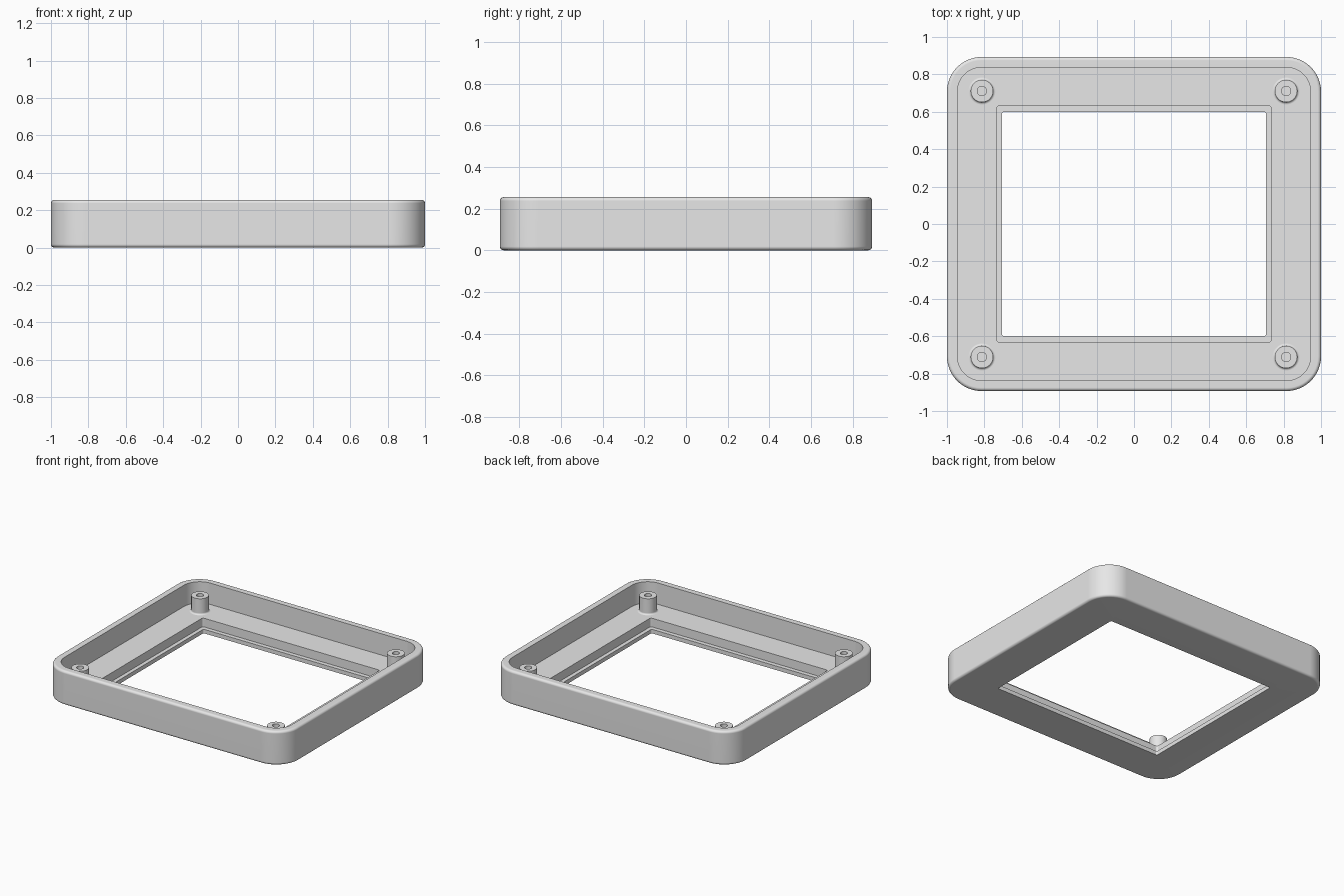
import bpy, bmesh
from math import sin, cos, pi, radians

if "Cube" in bpy.data.objects:
    bpy.data.objects.remove(bpy.data.objects["Cube"], do_unlink=True)

grey = bpy.data.materials.new("plain grey")
grey.use_nodes = True
colour = (0.8, 0.8, 0.8, 1)
grey.diffuse_color = colour
grey.node_tree.nodes["Principled BSDF"].inputs["Base Color"].default_value = colour


def rounded_ring(hx, hy, r, z, steps=12):
    """Points of a rounded rectangle, anticlockwise."""
    pts = []
    for q, (sx, sy) in enumerate([(1, 1), (-1, 1), (-1, -1), (1, -1)]):
        for i in range(steps + 1):
            a = (q + i / steps) * pi / 2
            pts.append((sx * (hx - r) + r * cos(a), sy * (hy - r) + r * sin(a), z))
    return pts


def circle_ring(x, y, r, z, steps=40):
    return [(x + r * cos(2 * pi * i / steps), y + r * sin(2 * pi * i / steps), z)
            for i in range(steps)]


def skin(name, rings, closed):
    """Join successive rings with quads; closed links last to first, else caps the last."""
    bm = bmesh.new()
    loops = [[bm.verts.new(p) for p in ring] for ring in rings]
    pairs = list(zip(loops, loops[1:]))
    if closed:
        pairs.append((loops[-1], loops[0]))
    else:
        bm.faces.new(loops[-1])
    for a, b in pairs:
        for i in range(len(a)):
            j = (i + 1) % len(a)
            bm.faces.new((a[i], a[j], b[j], b[i]))
    bmesh.ops.recalc_face_normals(bm, faces=bm.faces)
    mesh = bpy.data.meshes.new(name)
    bm.to_mesh(mesh)
    bm.free()
    mesh.materials.append(grey)
    ob = bpy.data.objects.new(name, mesh)
    bpy.context.collection.objects.link(ob)
    bpy.ops.object.select_all(action='DESELECT')
    ob.select_set(True)
    bpy.context.view_layer.objects.active = ob
    bpy.ops.object.shade_smooth_by_angle(angle=radians(35))
    weighted = ob.modifiers.new("even shading", 'WEIGHTED_NORMAL')
    weighted.keep_sharp = True
    return ob


HX, HY, R = 1.0, 0.893, 0.185      # outer half sizes and corner radius
HEIGHT, FLOOR, LEDGE = 0.255, 0.095, 0.03
FILLET, WALL = 0.018, 0.056

# Bezel frame: outer wall with filleted edges, inner wall, floor, stepped opening
rings = []
for base, start in ((FILLET, -pi / 2), (HEIGHT - FILLET, 0)):
    for i in range(6):
        a = start + i / 5 * pi / 2
        inset = FILLET * (1 - cos(a))
        rings.append(rounded_ring(HX - inset, HY - inset, R - inset, base + FILLET * sin(a)))
for z in (HEIGHT, FLOOR):
    rings.append(rounded_ring(HX - WALL, HY - WALL, R - WALL, z))
for z in (FLOOR, LEDGE):
    rings.append(rounded_ring(0.735, 0.631, 0.014, z))
for z in (LEDGE, 0):
    rings.append(rounded_ring(0.706, 0.599, 0.01, z))
skin("bezel_frame", rings, True)

# Screw posts: flared foot, straight shaft, blind hole
FOOT = 0.012
profile = []
for i in range(6):
    a = i / 5 * pi / 2
    profile.append((0.06 + FOOT * (1 - sin(a)), FLOOR + FOOT * (1 - cos(a))))
profile += [(0.06, 0.214), (0.025, 0.214), (0.025, 0.12)]
for side, sx in (("left", 1), ("right", -1)):
    for end, sy in (("front", -1), ("back", 1)):
        skin(f"screw_post_{end}_{side}",
             [circle_ring(sx * 0.813, sy * 0.711, r, z) for r, z in profile], False)
